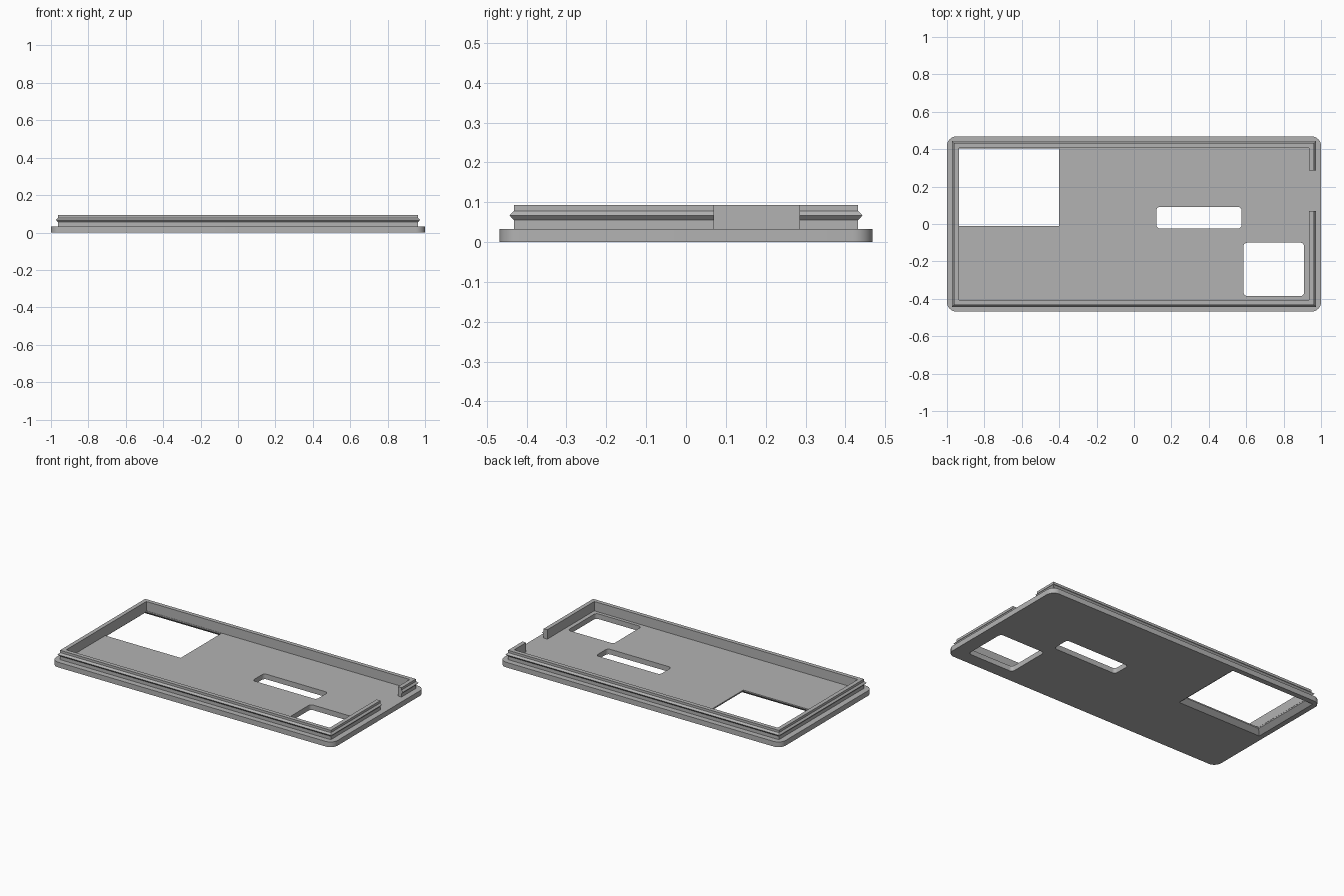
import bpy, bmesh
from math import cos, sin, pi

cube = bpy.data.objects.get("Cube")
if cube:
    bpy.data.objects.remove(cube, do_unlink=True)

grey = bpy.data.materials.new("plain grey")
grey.use_nodes = True
colour = (0.45, 0.45, 0.45, 1)
grey.diffuse_color = colour
grey.node_tree.nodes["Principled BSDF"].inputs["Base Color"].default_value = colour

PLATE_TOP = 0.033


def rounded_rect(x0, x1, y0, y1, r=0, steps=8):
    """Counter-clockwise outline; r = 0 gives sharp corners."""
    if r == 0:
        return [(x1, y1), (x0, y1), (x0, y0), (x1, y0)]
    centres = [(x1 - r, y1 - r), (x0 + r, y1 - r), (x0 + r, y0 + r), (x1 - r, y0 + r)]
    return [(cx + r * cos((q + i / steps) * pi / 2), cy + r * sin((q + i / steps) * pi / 2))
            for q, (cx, cy) in enumerate(centres) for i in range(steps + 1)]


def loft(name, rings, closed=True):
    """Skin a stack of equal-length rings and cap both ends."""
    bm = bmesh.new()
    rows = [[bm.verts.new(p) for p in ring] for ring in rings]
    for a, b in zip(rows, rows[1:]):
        for i in range(len(a)):
            j = (i + 1) % len(a)
            bm.faces.new((a[i], a[j], b[j], b[i]))
    bm.faces.new(rows[0][::-1])
    bm.faces.new(rows[-1])
    bmesh.ops.recalc_face_normals(bm, faces=bm.faces)
    mesh = bpy.data.meshes.new(name)
    bm.to_mesh(mesh)
    bm.free()
    mesh.materials.append(grey)
    obj = bpy.data.objects.new(name, mesh)
    bpy.context.collection.objects.link(obj)
    return obj


def stack(outline_by_z):
    return [[(x, y, z) for x, y in outline] for z, outline in outline_by_z]


def activate(obj):
    bpy.ops.object.select_all(action='DESELECT')
    obj.select_set(True)
    bpy.context.view_layer.objects.active = obj


def cut(target, cutter):
    cutter.hide_render = True
    mod = target.modifiers.new("opening", 'BOOLEAN')
    mod.operation = 'DIFFERENCE'
    mod.solver = 'EXACT'
    mod.object = cutter
    activate(target)
    bpy.ops.object.modifier_apply(modifier=mod.name)
    bpy.data.objects.remove(cutter, do_unlink=True)


# Base plate with rounded corners
outline = rounded_rect(-1, 1, -0.468, 0.468, 0.05)
plate = loft("base_plate", stack([(0, outline), (PLATE_TOP, outline)]))

# Slot and square opening, straight through
for name, box in (("slot_cutter", (0.12, 0.575, -0.025, 0.092)),
                  ("square_cutter", (0.585, 0.91, -0.385, -0.1))):
    hole = rounded_rect(*box, 0.02, 5)
    cut(plate, loft(name, stack([(-0.05, hole), (0.1, hole)])))


# Large window, flaring outwards underneath below a thin lip
def window(d):
    return rounded_rect(-0.937 - d, -0.4 + d, -0.01 - d, 0.404 + d)


cut(plate, loft("window_cutter", stack([(-0.01, window(0.042)), (0.025, window(0)),
                                        (0.1, window(0))])))
activate(plate)
bpy.ops.object.shade_smooth_by_angle()

# Raised rim with a snap ridge, swept round the plate and open at one end
X, Y = 0.962, 0.432
WALL = 0.026
profile = [(-WALL, PLATE_TOP), (0, PLATE_TOP), (0, 0.055), (0.011, 0.067),
           (0, 0.078), (0, 0.093), (-WALL, 0.093)]
path = [(1, 0, 0.285), (1, 1, 0), (-1, 1, 0), (-1, -1, 0), (1, -1, 0), (1, 0, 0.07)]
loft("snap_rim", [[(sx * (X + o), sy * (Y + o) + end, z) for o, z in profile]
                  for sx, sy, end in path])
